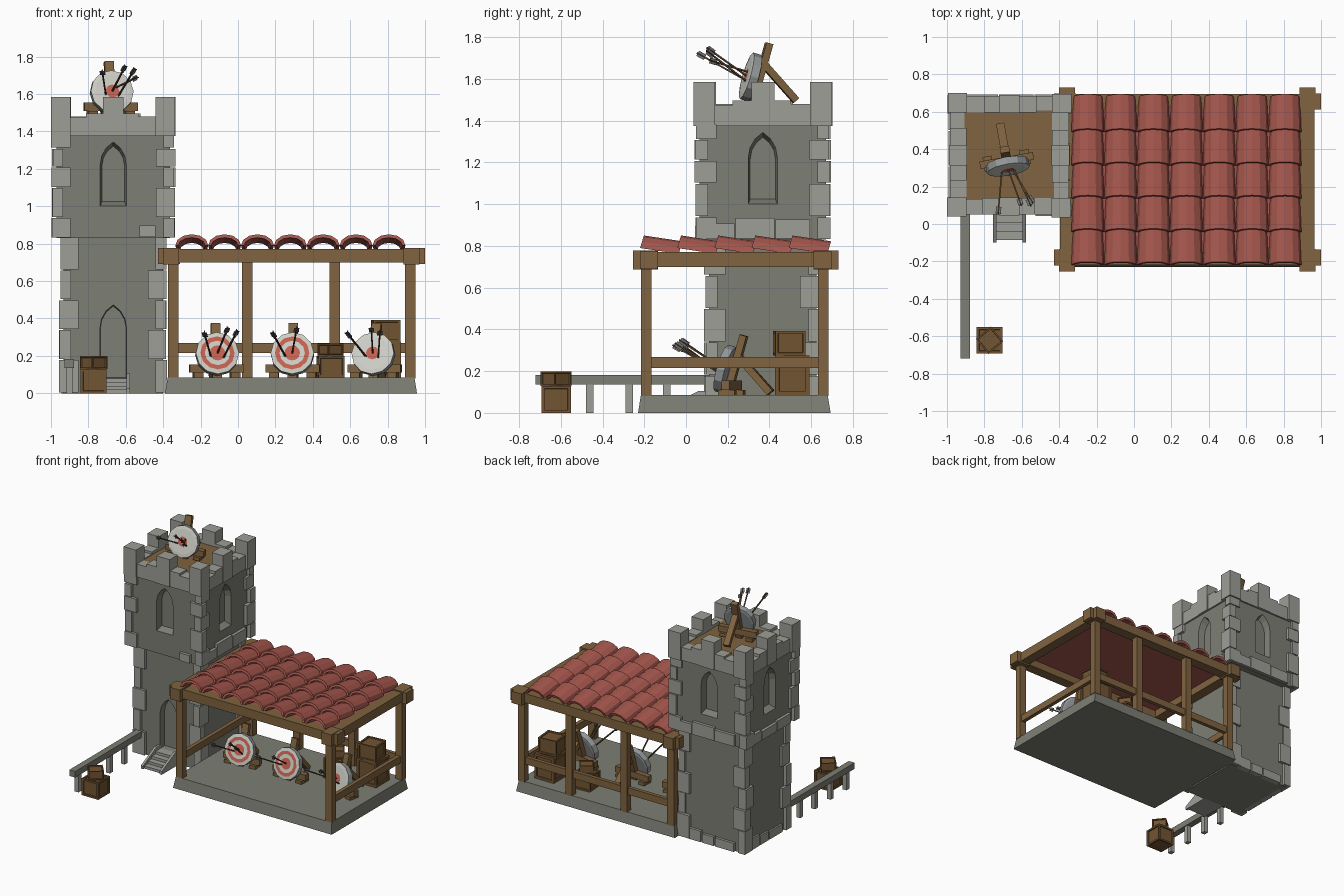
import bpy, bmesh, math, random
from mathutils import Matrix, Vector

if "Cube" in bpy.data.objects:
    bpy.data.objects.remove(bpy.data.objects["Cube"])

random.seed(4)


def mat(name, r, g, b):
    m = bpy.data.materials.new(name)
    m.diffuse_color = (r, g, b, 1)
    m.use_nodes = True
    m.node_tree.nodes["Principled BSDF"].inputs["Base Color"].default_value = m.diffuse_color
    return m


WALL = mat("wall grey", .205, .21, .175)
STONE = mat("light stone", .34, .345, .31)
WOOD = mat("beam wood", .215, .125, .05)
CRATE = mat("crate wood", .17, .09, .032)
TILE = mat("roof red", .38, .095, .075)
WHITE = mat("target white", .62, .62, .57)
RED = mat("target red", .56, .12, .08)
RIM = mat("target rim grey", .30, .32, .32)
SHAFT = mat("arrow brown", .09, .05, .025)
FLETCH = mat("arrow feather grey", .16, .16, .16)


def finish(name, bm, *mats):
    bmesh.ops.recalc_face_normals(bm, faces=bm.faces)
    me = bpy.data.meshes.new(name)
    bm.to_mesh(me)
    bm.free()
    for m in mats:
        me.materials.append(m)
    ob = bpy.data.objects.new(name, me)
    bpy.context.collection.objects.link(ob)
    return ob


def box(bm, lo, hi, M=Matrix(), mi=0):
    lo, hi = Vector(lo), Vector(hi)
    T = M @ Matrix.Translation((lo + hi) / 2) @ Matrix.Diagonal((*(hi - lo), 1))
    vs = bmesh.ops.create_cube(bm, size=1, matrix=T)["verts"]
    for f in {f for v in vs for f in v.link_faces}:
        f.material_index = mi


def boxes(name, m, items, M=Matrix()):
    bm = bmesh.new()
    for lo, hi in items:
        box(bm, lo, hi, M)
    return finish(name, bm, m)


def loft(bm, rings, mi=0):
    """Closed skin through rings of points, capped at both ends."""
    vs = [[bm.verts.new(p) for p in r] for r in rings]
    n = len(vs[0])
    for a, b in zip(vs, vs[1:]):
        for i in range(n):
            bm.faces.new((a[i], a[(i + 1) % n], b[(i + 1) % n], b[i])).material_index = mi
    for r in (vs[0], vs[-1]):
        bm.faces.new(r).material_index = mi


# ---------- tower ----------
C = Vector((-.667, .368, 0))
LX, LY, UP = .265, .258, .303


def arch(w, h, s=1):
    """Pointed arch outline (x, z), scaled about its middle."""
    spring, pts = h - .866 * w, [(-w / 2, 0), (w / 2, 0)]
    right = [(-w / 2 + w * math.cos(t), spring + w * math.sin(t))
             for t in (math.radians(a) for a in (0, 20, 40, 60))]
    pts += right + [(-x, z) for x, z in reversed(right[:-1])]
    return [(x * s, h / 2 + (z - h / 2) * s) for x, z in pts]


def cut(wall, d, z0, w, h, turns, inner):
    bm = bmesh.new()
    for k in turns:
        M = Matrix.Translation(C) @ Matrix.Rotation(k * math.pi / 2, 4, 'Z')
        loft(bm, [[M @ Vector((x, y, z + z0)) for x, z in arch(w, h, s)]
                  for y, s in ((-d - .01, 1.02), (-d + .05, inner))])
    c = finish("opening_cutter", bm)
    mod = wall.modifiers.new("openings", 'BOOLEAN')
    mod.object, mod.solver = c, 'EXACT'
    bpy.context.view_layer.objects.active = wall
    bpy.ops.object.modifier_apply(modifier=mod.name)
    bpy.data.objects.remove(c)


lower = boxes("tower_lower_wall", WALL, [(C + Vector((-LX, -LY, 0)), C + Vector((LX, LY, .84)))])
cut(lower, LY, .08, .14, .39, [0], .98)
upper = boxes("tower_upper_wall", WALL, [(C + Vector((-UP, -UP, .83)), C + Vector((UP, UP, 1.39)))])
cut(upper, UP, 1.0, .14, .345, range(4), .86)


def quoins(name, levels, hx, hy):
    """Corner stones whose long side alternates."""
    bm = bmesh.new()
    for sx in (-1, 1):
        for sy in (-1, 1):
            for i, (z0, z1) in enumerate(zip(levels, levels[1:])):
                a, b = (.105, .065) if (i + (sx == sy)) % 2 else (.065, .105)
                ox, oy = hx - random.uniform(0, .012), hy - random.uniform(0, .012)
                xs, ys = sorted((sx * ox, sx * (hx - a))), sorted((sy * oy, sy * (hy - b)))
                box(bm, C + Vector((xs[0], ys[0], z0 + .003)), C + Vector((xs[1], ys[1], z1 - .003)))
    finish(name, bm, STONE)


quoins("lower_corner_stones", [0, .18, .34, .50, .66, .835], LX + .027, LY + .025)
quoins("upper_corner_stones", [.83, .94, 1.1, 1.21, 1.31, 1.385], UP + .03, UP + .025)

# stone courses and battlements, repeated round the four sides
bm = bmesh.new()
for k in range(4):
    M = Matrix.Translation(C) @ Matrix.Rotation(k * math.pi / 2, 4, 'Z')
    edges = [-.23, -.13, .06, .23] if k else [.14, .23]
    for a, b in zip(edges, edges[1:]):
        box(bm, (a, -UP - .022, .835), (b - .005, -UP + .02, random.uniform(.895, .935)), M)
    if k in (2, 3):
        for a, b in ((-.2, -.08), (-.08, .03), (.03, .2)):
            box(bm, (a, -LY - .02, 0), (b - .01, -LY + .02, random.uniform(.06, .09)), M)
finish("stone_courses", bm, STONE)
bm = bmesh.new()
for k in range(4):
    M = Matrix.Translation(C) @ Matrix.Rotation(k * math.pi / 2, 4, 'Z')
    box(bm, (-.333, -.328, 1.375), (-.228, -.225, 1.585), M)
    box(bm, (-.055, -.322, 1.375), (.055, -.225, 1.585), M)
    for a, b, h in ((-.228, -.145, 1.475), (-.145, -.055, 1.497),
                    (.055, .135, 1.497), (.135, .228, 1.48)):
        box(bm, (a, -.316, 1.375), (b, -.228, h), M)
finish("battlements", bm, STONE)
boxes("tower_roof_floor", WOOD, [(C + Vector((-.24, -.24, 1.37)), C + Vector((.24, .24, 1.475)))])

# steps to the door
bm = bmesh.new()
for i in range(4):
    box(bm, (-.74, -.085 + .045 * i, 0), (-.592, .115, .02 * (i + 1)))
for x in (-.754, -.595):
    prof = [(.115, 0), (.115, .105), (.06, .105), (-.1, .025), (-.1, 0)]
    loft(bm, [[(x + d, y, z) for y, z in prof] for d in (0, .018)])
finish("door_steps", bm, STONE)

# ---------- fence ----------
boxes("fence_rail", WALL, [((-.927, -.72, .135), (-.878, .12, .182))])
boxes("fence_posts", STONE, [((-.918, y, 0), (-.885, y + .036, .14)) for y in (-.67, -.48, -.29, -.11)])

# ---------- shed ----------
bm = bmesh.new()
loft(bm, [[(-.39 + i, -.23 + i, z), (.957 - i, -.23 + i, z), (.957 - i, .693 - i, z), (-.39 + i, .693 - i, z)]
          for i, z in ((0, 0), (.014, .085))])
finish("shed_floor", bm, WALL)

boxes("shed_posts", WOOD, [((x, y, .08), (x + .056, y + .05, .72))
      for x, y in ((-.375, -.216), (.892, -.216), (-.375, .633), (.022, .633), (.49, .633), (.892, .633))])
boxes("shed_rails", WOOD, [((-.34, .643, .215), (.92, .672, .268)),
                           ((.905, -.19, .215), (.935, .66, .268)),
                           ((-.362, -.19, .215), (-.332, .66, .268))])
boxes("shed_top_beams", WOOD, [((-.36, y, .70), (.93, y + .08, .77)) for y in (-.218, .615)]
      + [((x, -.18, .70), (x + .078, .66, .77)) for x in (-.396, .888)])
boxes("shed_corner_joints", WOOD,
      [((xa, y, .69), (xb, y + .085, .776)) for xa, xb in ((-.428, -.31), (.885, 1.0)) for y in (-.221, .612)]
      + [((x, ya, .688), (x + .085, yb, .778)) for x in (-.4, .885) for ya, yb in ((-.253, -.135), (.612, .73))])

# curved roof tiles in overlapping rows
boxes("roof_lining", TILE, [((-.33, -.15, .757), (.895, .63, .767))])
bm = bmesh.new()
for row in range(5):
    for col in range(7):
        cx, y0 = -.335 + .1757 * (col + .5), -.22 + .178 * row
        rings = []
        for y, zb, w in ((y0, .79, .088), (y0 + .185, .762, .08)):
            ring = []
            for hw, h, order in ((w, .06, range(7)), (w - .016, .042, range(6, -1, -1))):
                for i in order:
                    t = math.pi * i / 6
                    s = math.sin(t) * h
                    ring.append((cx + hw * math.cos(t), y + .3 * s, zb + s))
            rings.append(ring)
        loft(bm, rings)
finish("roof_tiles", bm, TILE)


# ---------- crates ----------
def crate(name, x, y, z, w, h, turn=0):
    bm = bmesh.new()
    M = Matrix.Translation((x, y, z)) @ Matrix.Rotation(math.radians(turn), 4, 'Z')
    box(bm, (-w / 2, -w / 2, 0), (w / 2, w / 2, h), M)
    bmesh.ops.inset_individual(bm, faces=bm.faces[:], thickness=.13 * h + .002, depth=0)
    panels = bm.faces[:6]
    bmesh.ops.inset_individual(bm, faces=panels, thickness=.002, depth=-.008)
    finish(name, bm, CRATE)


crate("front_crate", -.772, -.622, 0, .14, .13)
crate("front_crate_top", -.772, -.622, .13, .105, .068, 40)
crate("shed_crate_small", .495, .5, .085, .14, .115, 4)
crate("shed_crate_small_top", .495, .5, .2, .1, .065, 35)
crate("shed_crate_large", .79, .51, .085, .165, .19)
crate("shed_crate_large_top", .79, .495, .275, .145, .118, 5)

# ---------- archery targets ----------
ARROWS = [((.0, .0, .0), (.035, -.2, .135)), ((-.035, 0, -.02), (-.095, -.225, .11)),
          ((.03, 0, -.03), (.085, -.21, .12)), ((.02, 0, .02), (.1, -.2, .075))]


def target(name, x, y, z, turn, bands, arrows):
    base = Matrix.Translation((x, y, z)) @ Matrix.Rotation(math.radians(turn), 4, 'Z')
    D = base @ Matrix.Translation((0, 0, .13)) @ Matrix.Rotation(math.radians(74), 4, 'X')
    # disc with rings of colour
    bm = bmesh.new()
    N, prev = 12, None
    for r, h, mi in [(.1, -.045, 2), (.116, -.04, 2), (.116, 0, 2)] + bands:
        ring = [bm.verts.new(D @ Vector((r * math.cos(2 * math.pi * i / N), r * math.sin(2 * math.pi * i / N), h)))
                for i in range(N)]
        if prev:
            for i in range(N):
                bm.faces.new((prev[i], prev[(i + 1) % N], ring[(i + 1) % N], ring[i])).material_index = mi
        else:
            bm.faces.new(ring).material_index = 2
        prev = ring
    bm.faces.new(prev).material_index = 1
    finish(name + "_disc", bm, WHITE, RED, RIM)
    # wooden stand
    bm = bmesh.new()
    box(bm, (-.025, -.125, -.08), (.025, .18, -.046), D)
    box(bm, (-.145, .03, .025), (.145, .07, .07), base)
    for sx in (-.1, .1):
        box(bm, (sx - .025, .01, 0), (sx + .025, .09, .025), base)
    a, b = Vector((0, .08, .19)), Vector((0, .24, .012))
    L = base @ Matrix.Translation(a) @ (b - a).to_track_quat('Z', 'X').to_matrix().to_4x4()
    box(bm, (-.017, -.022, 0), (.017, .022, (b - a).length), L)
    finish(name + "_stand", bm, WOOD)
    # arrows with crossed feathers
    bm = bmesh.new()
    for p, q in ARROWS[:arrows]:
        a, b = Vector(p), Vector(q)
        n = (b - a).length
        A = base @ Matrix.Translation(a + Vector((0, 0, .13))) @ (b - a).to_track_quat('Z', 'Y').to_matrix().to_4x4()
        box(bm, (-.004, -.004, 0), (.004, .004, n), A)
        box(bm, (-.014, -.0015, n - .045), (.014, .0015, n - .005), A, 1)
        box(bm, (-.0015, -.014, n - .045), (.0015, .014, n - .005), A, 1)
    finish(name + "_arrows", bm, SHAFT, FLETCH)


striped = [(.092, .003, 0), (.068, .003, 1), (.042, .003, 0)]
plain = [(.092, .003, 0), (.064, .003, 0), (.036, .003, 0)]
target("left_target", -.11, .17, .085, 6, striped, 3)
target("middle_target", .29, .17, .085, -3, striped, 2)
target("right_target", .72, .17, .085, -12, plain, 3)
target("tower_target", -.672, .29, 1.485, 10, plain, 4)
